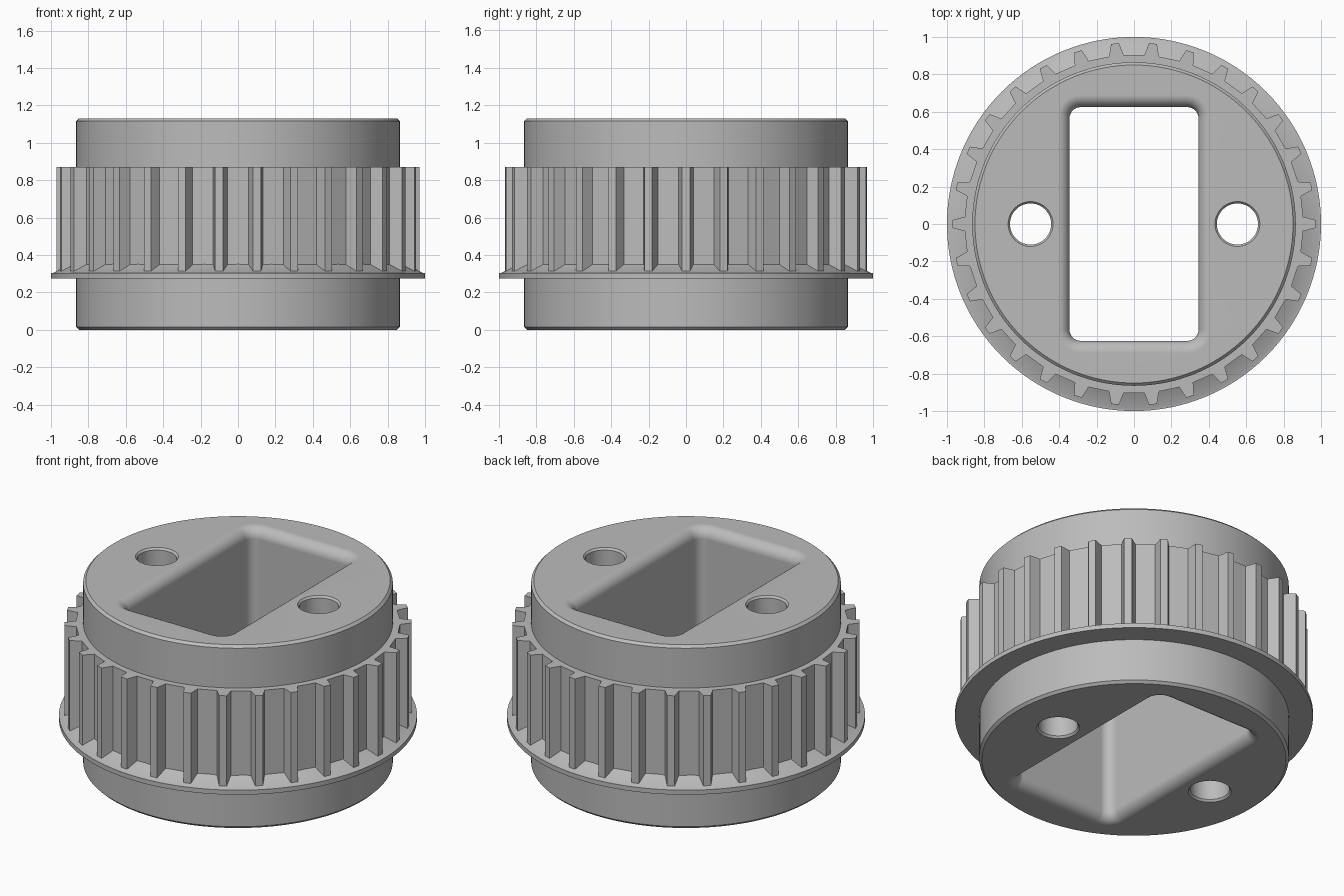
import bpy, bmesh
from math import sin, cos, pi, radians

if "Cube" in bpy.data.objects:
    bpy.data.objects.remove(bpy.data.objects["Cube"])

HEIGHT = 1.13
TEETH = 30

grey = bpy.data.materials.new("plain grey")
grey.use_nodes = True
grey.diffuse_color = (0.5, 0.5, 0.5, 1)
grey.node_tree.nodes["Principled BSDF"].inputs["Base Color"].default_value = (0.5, 0.5, 0.5, 1)


def loft(name, loops, ring=False):
    """Skin equal-sized loops; a ring closes on itself, otherwise ends are capped."""
    bm = bmesh.new()
    rows = [[bm.verts.new(p) for p in loop] for loop in loops]
    pairs = list(zip(rows, rows[1:])) + ([(rows[-1], rows[0])] if ring else [])
    for a, b in pairs:
        for i in range(len(a)):
            j = (i + 1) % len(a)
            bm.faces.new((a[i], a[j], b[j], b[i]))
    if not ring:
        bm.faces.new(rows[0][::-1])
        bm.faces.new(rows[-1])
    bmesh.ops.recalc_face_normals(bm, faces=bm.faces)
    mesh = bpy.data.meshes.new(name)
    bm.to_mesh(mesh)
    bm.free()
    mesh.materials.append(grey)
    obj = bpy.data.objects.new(name, mesh)
    bpy.context.collection.objects.link(obj)
    return obj


def circle(r, z, n=128, cx=0):
    return [(cx + r * cos(2 * pi * i / n), r * sin(2 * pi * i / n), z) for i in range(n)]


def rounded_rect(hx, hy, r, z, steps=6):
    pts = []
    for k, (sx, sy) in enumerate([(1, 1), (-1, 1), (-1, -1), (1, -1)]):
        for i in range(steps + 1):
            a = pi / 2 * (k + i / steps)
            pts.append((sx * (hx - r) + r * cos(a), sy * (hy - r) + r * sin(a), z))
    return pts


def activate(obj):
    bpy.ops.object.select_all(action='DESELECT')
    obj.select_set(True)
    bpy.context.view_layer.objects.active = obj


def smooth(obj):
    activate(obj)
    bpy.ops.object.shade_smooth_by_angle(angle=radians(25))


# Hub with small chamfers at both ends
c = 0.015
hub = loft("hub", [circle(0.865 - c, 0), circle(0.865, c),
                   circle(0.865, HEIGHT - c), circle(0.865 - c, HEIGHT)])

# Rectangular bore cutter, flared by a fillet at both ends
fillet, steps = 0.065, 8
flare = [(fillet * (1 - cos(pi / 2 * i / steps)), fillet * (1 - sin(pi / 2 * i / steps)))
         for i in range(steps + 1)]
section = [(fillet, -0.05)] + [(off, d) for off, d in reversed(flare)]
section += [(off, HEIGHT - d) for off, d in flare] + [(fillet, HEIGHT + 0.05)]
cutters = [loft("bore_cutter", [rounded_rect(0.345 + o, 0.625 + o, 0.06 + o, z)
                                for o, z in section])]

# Pin hole cutters, chamfered at both ends
for side in (-1, 1):
    rings = [(0.12, -0.05), (0.12, 0), (0.11, 0.012),
             (0.11, HEIGHT - 0.012), (0.12, HEIGHT), (0.12, HEIGHT + 0.05)]
    cutters.append(loft("pin_hole_cutter", [circle(r, z, 48, side * 0.553) for r, z in rings]))

for cutter in cutters:
    activate(hub)
    mod = hub.modifiers.new("cut", 'BOOLEAN')
    mod.operation, mod.solver, mod.object = 'DIFFERENCE', 'EXACT', cutter
    bpy.ops.object.modifier_apply(modifier=mod.name)
    bpy.data.objects.remove(cutter)
smooth(hub)
weighted = hub.modifiers.new("flat ends", 'WEIGHTED_NORMAL')
weighted.keep_sharp = True

# Flange with a sloped upper face
flange = loft("flange", [circle(r, z) for r, z in
                         [(0.84, 0.275), (1.0, 0.275), (1.0, 0.303),
                          (0.985, 0.305), (0.895, 0.355), (0.84, 0.355)]], ring=True)
smooth(flange)

# Toothed ring: trapezoid teeth with flat valleys
ROOT, TIP = 0.905, 0.97
tooth = [(ROOT, -0.043), (TIP, -0.022), (TIP, 0.022), (ROOT, 0.043)]


def gear(z, radius=None):
    pts = []
    for k in range(TEETH):
        for r, a in tooth:
            a += 2 * pi * k / TEETH
            pts.append(((radius or r) * cos(a), (radius or r) * sin(a), z))
    return pts


low, high = 0.29, 0.87
loft("toothed_ring", [gear(low), gear(high), gear(high, 0.84), gear(low, 0.84)], ring=True)
